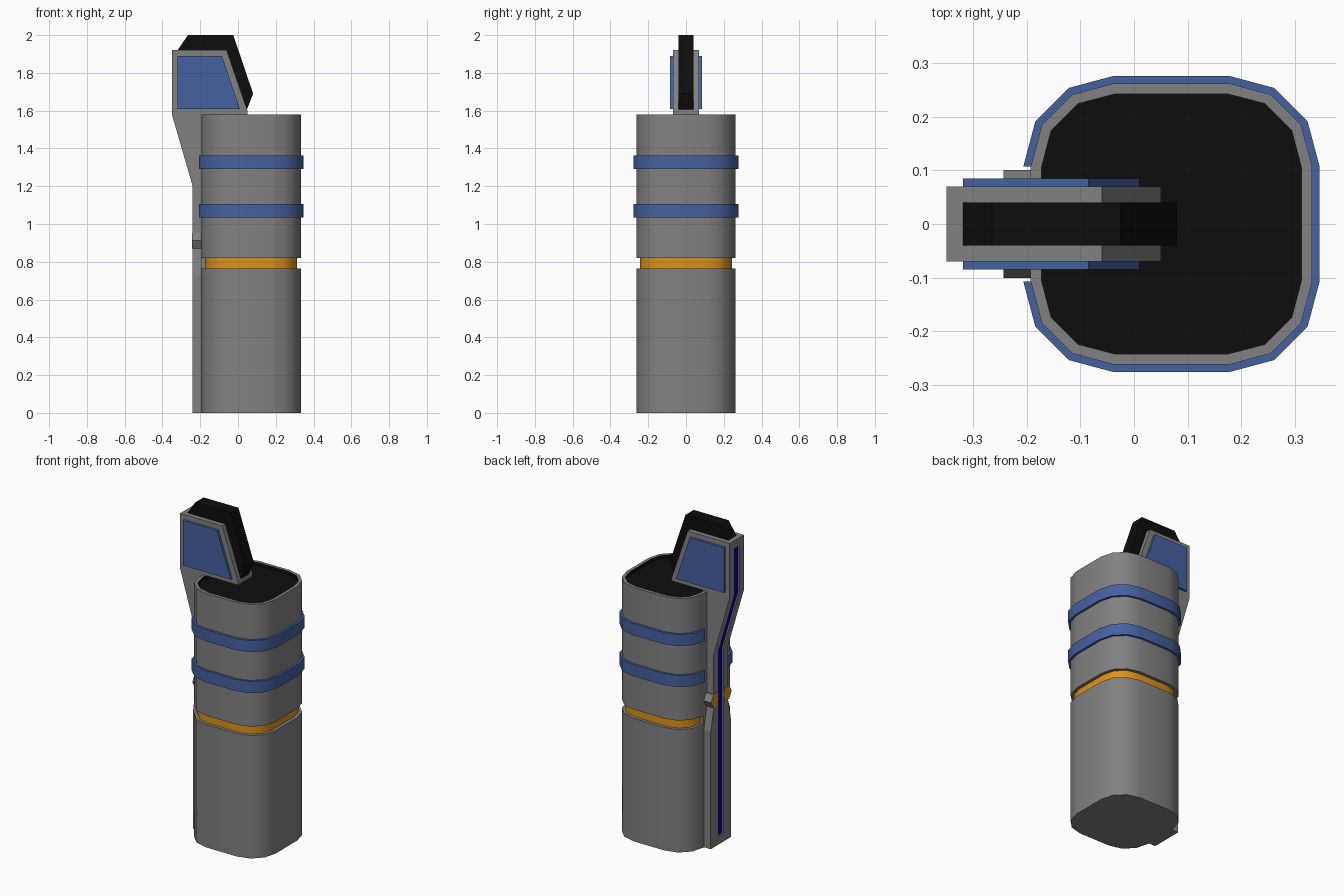
import bpy, bmesh, math
from mathutils import Vector

cube = bpy.data.objects.get("Cube")
if cube:
    bpy.data.objects.remove(cube, do_unlink=True)


def material(name, rgb):
    m = bpy.data.materials.new(name)
    m.use_nodes = True
    color = (*rgb, 1.0)
    m.diffuse_color = color
    m.node_tree.nodes["Principled BSDF"].inputs["Base Color"].default_value = color
    return m


grey = material("mid grey", (0.22, 0.22, 0.22))
blue = material("steel blue", (0.06, 0.12, 0.35))
black = material("black", (0.004, 0.004, 0.004))
orange = material("orange", (0.72, 0.29, 0.01))
navy = material("deep blue", (0.0, 0.0, 0.45))

# How a flat profile (u, v) and a depth w map to space, per extrusion axis
PLACE = {
    "x": lambda u, v, w: (w, u, v),
    "y": lambda u, v, w: (u, w, v),
    "z": lambda u, v, w: (u, v, w),
}


def prism(name, profile, axis, start, end, mats, rule=None, smooth=False, edit=None):
    """Extrude a profile along an axis; rule(face) picks a material index."""
    bm = bmesh.new()
    verts = [bm.verts.new(PLACE[axis](u, v, start)) for u, v in profile]
    face = bm.faces.new(verts)
    out = bmesh.ops.extrude_face_region(bm, geom=[face])
    shift = Vector(PLACE[axis](0, 0, end - start))
    moved = [g for g in out["geom"] if isinstance(g, bmesh.types.BMVert)]
    bmesh.ops.translate(bm, verts=moved, vec=shift)
    bmesh.ops.recalc_face_normals(bm, faces=bm.faces[:])
    if rule:
        for f in bm.faces:
            f.material_index = rule(f)
    if edit:
        edit(bm)
    mesh = bpy.data.meshes.new(name)
    bm.to_mesh(mesh)
    bm.free()
    for m in mats:
        mesh.materials.append(m)
    obj = bpy.data.objects.new(name, mesh)
    bpy.context.collection.objects.link(obj)
    if smooth:
        bpy.ops.object.select_all(action="DESELECT")
        obj.select_set(True)
        bpy.context.view_layer.objects.active = obj
        bpy.ops.object.shade_smooth_by_angle(angle=math.radians(35))
    return obj


CENTRE, FLAT, RADIUS = 0.07, 0.107, 0.156


def outline(offset=0.0):
    """Rounded square, starting and ending at the two sides of the -x flat."""
    pts = []
    for i, (sx, sy) in enumerate([(-1, -1), (1, -1), (1, 1), (-1, 1)]):
        for k in range(4):
            a = math.radians(180 + 90 * i + 30 * k)
            r = RADIUS + offset
            pts.append((CENTRE + sx * FLAT + r * math.cos(a), sy * FLAT + r * math.sin(a)))
    return pts


def sink_top(bm):
    """Leave a thin rim and a shallow dark recess on the top."""
    top = max(bm.faces, key=lambda f: f.calc_center_median().z)
    bmesh.ops.inset_region(bm, faces=[top], thickness=0.02)
    out = bmesh.ops.extrude_face_region(bm, geom=[top])
    floor = [g for g in out["geom"] if isinstance(g, bmesh.types.BMFace)][0]
    bmesh.ops.translate(bm, verts=floor.verts[:], vec=(0, 0, -0.02))
    if top.is_valid:
        bmesh.ops.delete(bm, geom=[top], context="FACES_ONLY")
    floor.material_index = 1
    for e in floor.edges:
        for f in e.link_faces:
            f.material_index = 1


# Body: two grey sections with an orange groove between them
GROOVE_LOW, GROOVE_HIGH, TOP = 0.765, 0.82, 1.58
prism("lower_body", outline(), "z", 0, GROOVE_LOW, [grey], smooth=True)
prism("groove_ring", outline(-0.02), "z", GROOVE_LOW, GROOVE_HIGH, [orange], smooth=True)
prism("upper_body", outline(), "z", GROOVE_HIGH, TOP, [grey, black], smooth=True, edit=sink_top)
back_x = CENTRE - FLAT - RADIUS
prism("groove_bridge", [(-FLAT, GROOVE_LOW), (FLAT, GROOVE_LOW), (FLAT, GROOVE_HIGH),
      (-FLAT, GROOVE_HIGH)], "x", back_x, back_x + 0.025, [grey])

# Raised bands, open at the rail side
for name, low in (("lower_band", 1.035), ("upper_band", 1.29)):
    prism(name, outline(0.014) + outline(-0.002)[::-1], "z", low, low + 0.072, [blue], smooth=True)

# Rail and head: two cheeks around a core with a recessed coloured strip
front_edge = [(-0.06, 1.92), (0.05, 1.6), (0.05, TOP), (-0.18, TOP), (-0.18, 0)]
cheek = [(-0.24, 0), (-0.24, 1.2), (-0.35, TOP), (-0.35, 1.92)] + front_edge
core = [(-0.24, 0), (-0.24, 0.05), (-0.23, 0.05), (-0.23, 1.2), (-0.34, TOP),
        (-0.34, 1.87), (-0.35, 1.87), (-0.35, 1.92)] + front_edge
SLOT, HALF = 0.024, 0.07


def strip_rule(f):
    return int(f.normal.x < -0.5 and 0.05 < f.calc_center_median().z < 1.87)


prism("rail_core", core, "y", -SLOT, SLOT, [grey, navy], rule=strip_rule)

panel = [(-0.32, 1.61), (0.01, 1.61), (-0.085, 1.89), (-0.32, 1.89)]
for side, s in (("left_rear", 1), ("right_front", -1)):
    prism(f"{side}_rail_cheek", cheek, "y", s * SLOT, s * HALF, [grey])
    # Wider foot of the rail, tapering into the cheek
    foot = [(s * 0.06, 0), (s * 0.1, 0), (s * 0.1, 0.73), (s * HALF, 0.87), (s * 0.06, 0.87)]
    prism(f"{side}_rail_foot", foot, "x", -0.24, -0.18, [grey])
    # Head panel
    prism(f"{side}_head_panel", panel, "y", s * HALF, s * 0.085, [blue])
    # Six-sided button with a coloured end
    button = [(s * 0.054 + 0.047 * math.cos(math.radians(60 * k)),
               0.912 + 0.047 * math.sin(math.radians(60 * k))) for k in range(6)]
    button = [(s * max(s * y, SLOT + 0.002), z) for y, z in button]
    prism(f"{side}_button", button, "x", -0.244, -0.18, [grey, orange],
          rule=lambda f: int(f.normal.x < -0.5))

# Dark emitter block through the head
block = [(-0.32, 1.6), (-0.32, 1.92), (-0.265, 2.0), (-0.025, 2.0), (0.08, 1.69), (0.045, 1.6)]
prism("head_block", block, "y", -0.04, 0.04, [black])
